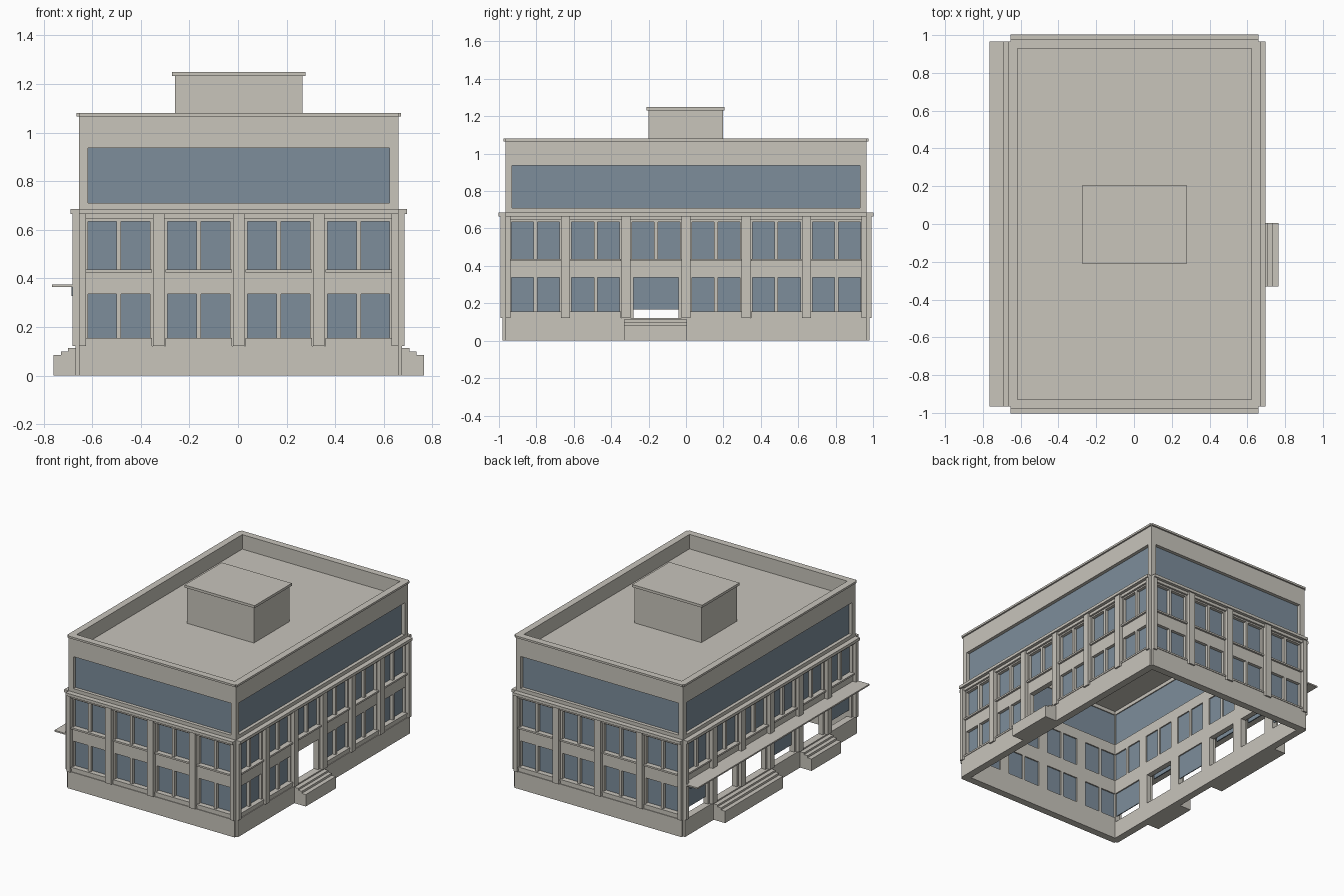
import bpy
import bmesh
from mathutils import Matrix, Vector

cube = bpy.data.objects.get("Cube")
if cube:
    bpy.data.objects.remove(cube, do_unlink=True)


def material(name, colour):
    m = bpy.data.materials.new(name)
    m.use_nodes = True
    m.diffuse_color = colour
    m.node_tree.nodes["Principled BSDF"].inputs["Base Color"].default_value = colour
    return m


STONE = material("warm stone", (0.58, 0.555, 0.50, 1))
GLASS = material("blue grey glass", (0.205, 0.27, 0.33, 1))

SHIFT = 0.003           # building axis relative to the overall centre
HX, HY = 0.657, 0.966   # half size of the outer wall faces
THICK = 0.037
parts = {}


def box(part, x, y, z, mat=STONE):
    """Add an axis-aligned box, given as three ranges, to a named part."""
    bm, _ = parts.setdefault(part, (bmesh.new(), mat))
    lo = Vector((min(x) + SHIFT, min(y), min(z)))
    hi = Vector((max(x) + SHIFT, max(y), max(z)))
    size = hi - lo
    bmesh.ops.create_cube(bm, size=1, matrix=Matrix.Translation((lo + hi) / 2)
                          @ Matrix.Diagonal((*size, 1)))


class Side:
    """One elevation: u runs along the wall, d is distance outward from its face."""

    def __init__(self, name, axis, sign, bays, pitch):
        self.name, self.axis, self.sign = name, axis, sign
        self.face = HX if axis == "x" else HY
        self.half = HY if axis == "x" else HX
        self.centres = [(i - (bays - 1) / 2) * pitch for i in range(bays)]
        self.joints = [(i - bays / 2) * pitch for i in range(1, bays)]

    def box(self, part, u, d, z, mat=STONE):
        out = [self.sign * (self.face + v) for v in d]
        x, y = (out, u) if self.axis == "x" else (u, out)
        box(self.name + "_" + part, x, y, z, mat)

    def strip(self, part, z, d=(-THICK, 0)):
        # Front and back strips stop inside the side walls
        end = self.half if self.axis == "x" or d[0] >= 0 else self.half - THICK
        self.box(part, (-end, end), d, z)

    def piers(self, holes, z):
        # Solid wall between the holes of one storey
        end = self.half if self.axis == "x" else self.half - THICK
        edge = -end
        for a, b in sorted(holes) + [(end, end)]:
            if a - edge > 0.001:
                self.box("wall", (edge, a), (-THICK, 0), z)
            edge = b


def pair(c):
    return [(c + s * 0.069 - 0.059, c + s * 0.069 + 0.059) for s in (-1, 1)]


def window_pair(side, c, z0, z1):
    for u in pair(c):
        side.box("windows", u, (-0.028, -0.022), (z0, z1), GLASS)
    side.box("sills", (c - 0.136, c + 0.136), (0, 0.014), (z0 - 0.012, z0))


def build_side(side, doors=(), shopfronts=()):
    # Plinth, spandrels and wall above the upper storey
    for z in ((0, 0.122), (0.337, 0.437), (0.635, 0.71), (0.937, 1.066)):
        side.strip("wall", z)
    side.strip("plinth", (0, 0.122), (0, 0.015))
    # Ground floor
    holes = []
    for i, c in enumerate(side.centres):
        wide = (c - 0.12, c + 0.12)
        if i in doors:
            holes.append(wide)
        elif i in shopfronts:
            holes.append(wide)
            side.box("shop_windows", wide, (-0.028, -0.022), (0.168, 0.337), GLASS)
        else:
            holes += pair(c)
            window_pair(side, c, 0.155, 0.337)
            for u in pair(c):
                side.box("wall", u, (-THICK, 0), (0.122, 0.155))
            side.box("sills", (c - 0.136, c + 0.136), (0, 0.01), (0.122, 0.143))
    side.piers(holes, (0.122, 0.337))
    # First floor
    side.piers([u for c in side.centres for u in pair(c)], (0.437, 0.635))
    for c in side.centres:
        window_pair(side, c, 0.437, 0.635)
    # Continuous glazed band of the top floor
    band = side.half - THICK
    side.piers([(-band, band)], (0.71, 0.937))
    side.box("glass_band", (-band, band), (-0.03, -0.024), (0.71, 0.937), GLASS)
    # Pilasters and cornice
    for u in side.joints:
        side.box("pilasters", (u - 0.024, u + 0.024), (0, 0.026), (0.122, 0.665))
    for s in (-1, 1):
        side.box("pilasters", (s * (side.half - 0.028), s * side.half),
                 (0, 0.026), (0.122, 0.665))
    side.strip("frieze", (0.645, 0.665), (0, 0.014))
    side.strip("cornice", (0.665, 0.685), (0, 0.036))
    side.strip("parapet_cap", (1.066, 1.08))
    side.strip("parapet_cap", (1.066, 1.08), (0, 0.011))


def steps(part, sign, y):
    # Three shallow treads in front of a doorway
    for reach, top in ((0.762, 0.085), (0.731, 0.1), (0.703, 0.113)):
        box(part, (sign * (HX + 0.015), sign * reach), y, (0, top))


front = Side("front", "y", -1, 4, 0.329)
back = Side("back", "y", 1, 4, 0.329)
entrance = Side("entrance", "x", 1, 6, 0.322)
street = Side("street", "x", -1, 6, 0.322)

build_side(front)
build_side(back)
build_side(entrance, doors=(2,))
build_side(street, doors=(1, 3, 4), shopfronts=(0, 2, 5))

steps("entrance_steps", 1, (-0.332, 0.005))
steps("street_wide_steps", -1, (-0.005, 0.645))
steps("street_narrow_steps", -1, (-0.655, -0.325))

# Canopy with glazed panels hanging under it
street.box("canopy", (-HY, HY), (0, 0.112), (0.365, 0.375))
for c in street.centres:
    street.box("canopy_glazing", (c - 0.12, c + 0.12), (0.022, 0.03), (0.328, 0.365), GLASS)

# Roof deck and rooftop room
box("roof", (-HX + THICK, HX - THICK), (-HY + THICK, HY - THICK), (0.962, 0.977))
box("rooftop_room", (-0.262, 0.262), (-0.2, 0.197), (0.977, 1.232))
box("rooftop_room_lid", (-0.275, 0.275), (-0.211, 0.207), (1.232, 1.25))

for name, (bm, mat) in parts.items():
    mesh = bpy.data.meshes.new(name)
    bm.to_mesh(mesh)
    bm.free()
    mesh.materials.append(mat)
    bpy.context.collection.objects.link(bpy.data.objects.new(name, mesh))
